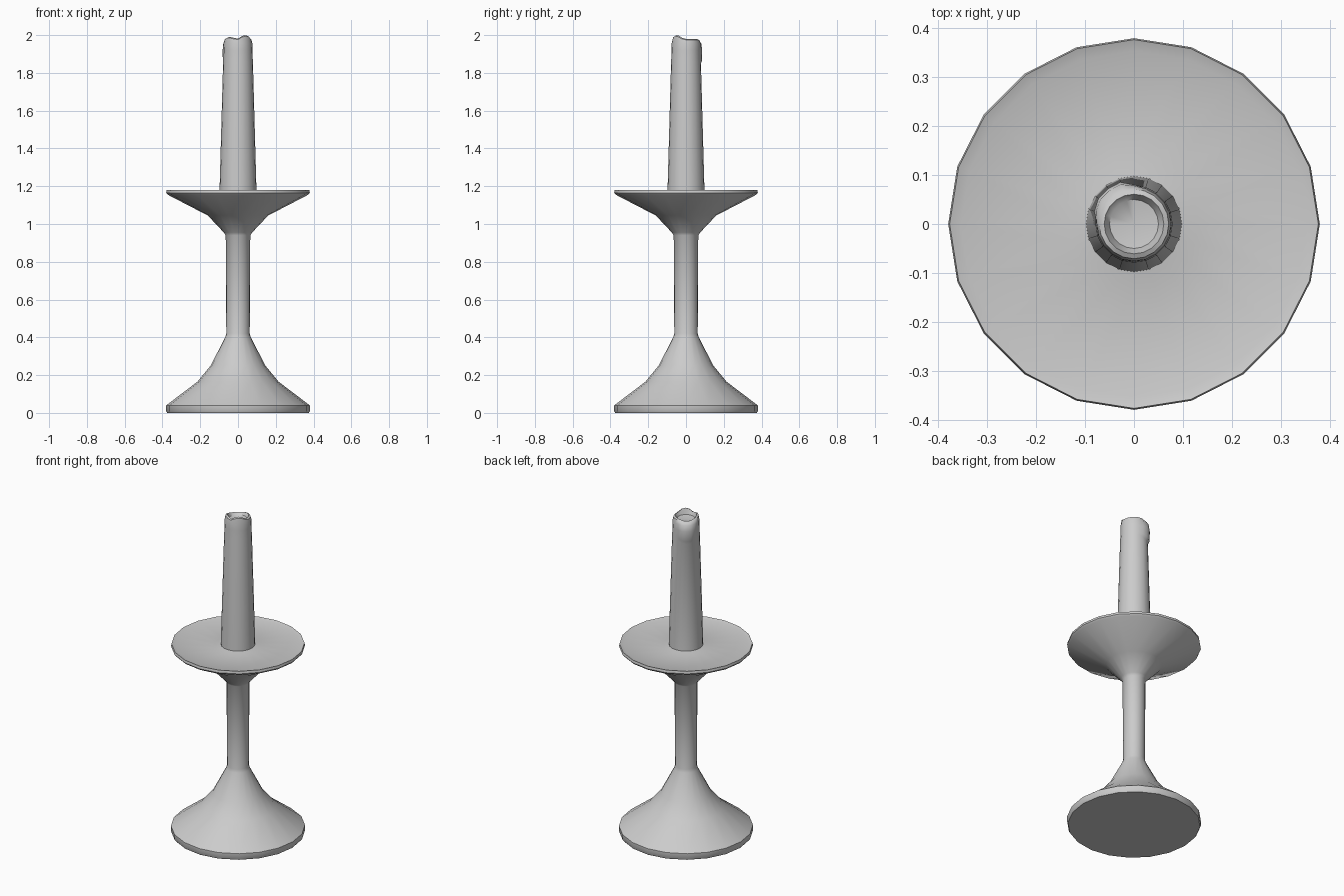
import bpy, bmesh, math

if "Cube" in bpy.data.objects:
    bpy.data.objects.remove(bpy.data.objects["Cube"])

SIDES = 20


def lathe(name, profile, tweak=None, angle=35):
    """Revolve (radius, z) points about z; tweak may adjust (r, z) per angle."""
    bm = bmesh.new()
    rings = []
    for level, (r, z) in enumerate(profile):
        if r == 0:
            rings.append([bm.verts.new((0, 0, z))])
            continue
        ring = []
        for i in range(SIDES):
            a = 2 * math.pi * i / SIDES
            rr, zz = tweak(level, math.degrees(a), r, z) if tweak else (r, z)
            ring.append(bm.verts.new((rr * math.cos(a), rr * math.sin(a), zz)))
        rings.append(ring)
    for low, high in zip(rings, rings[1:]):
        for i in range(SIDES):
            j = (i + 1) % SIDES
            if len(low) == 1:
                bm.faces.new((low[0], high[j], high[i]))
            elif len(high) == 1:
                bm.faces.new((low[i], low[j], high[0]))
            else:
                bm.faces.new((low[i], low[j], high[j], high[i]))
    bmesh.ops.recalc_face_normals(bm, faces=bm.faces)
    mesh = bpy.data.meshes.new(name)
    bm.to_mesh(mesh)
    bm.free()
    obj = bpy.data.objects.new(name, mesh)
    bpy.context.collection.objects.link(obj)
    bpy.ops.object.select_all(action='DESELECT')
    obj.select_set(True)
    bpy.context.view_layer.objects.active = obj
    bpy.ops.object.shade_smooth_by_angle(angle=math.radians(angle))
    return obj


# Holder: flared foot, slim stem and drip dish in one turned piece
lathe("candle_holder", [
    (0, 0), (0.375, 0), (0.38, 0.008), (0.38, 0.04), (0.215, 0.165),
    (0.145, 0.25), (0.068, 0.40), (0.062, 0.42), (0.065, 0.94), (0.075, 0.955),
    (0.16, 1.045), (0.372, 1.155), (0.38, 1.165), (0.377, 1.18),
    (0.354, 1.172), (0.132, 1.168), (0.10, 1.176), (0, 1.176)])


# Candle: tapered, with an uneven melted rim and one wax drip at the back left
def bump(deg, centre, width):
    d = abs((deg - centre + 180) % 360 - 180)
    return max(0, math.cos(math.pi / 2 * min(1, d / width)))


def melt(level, deg, r, z):
    drip = bump(deg, 130, 45)
    if level in (3, 4, 5):
        r += (0.010, 0.013, 0.009)[level - 3] * min(1, 1.5 * drip)
    if level in (2, 3):
        z -= 0.02 * drip
    if level in (6, 7):
        z += 0.02 * bump(deg, 308, 40) + 0.01 * bump(deg, 225, 40) - 0.008 * drip
    return r, z


lathe("candle", [
    (0, 1.17), (0.098, 1.17), (0.079, 1.855), (0.078, 1.875), (0.077, 1.92),
    (0.076, 1.955), (0.071, 1.975), (0.061, 1.98), (0.050, 1.962), (0, 1.955)],
    melt, 45)
